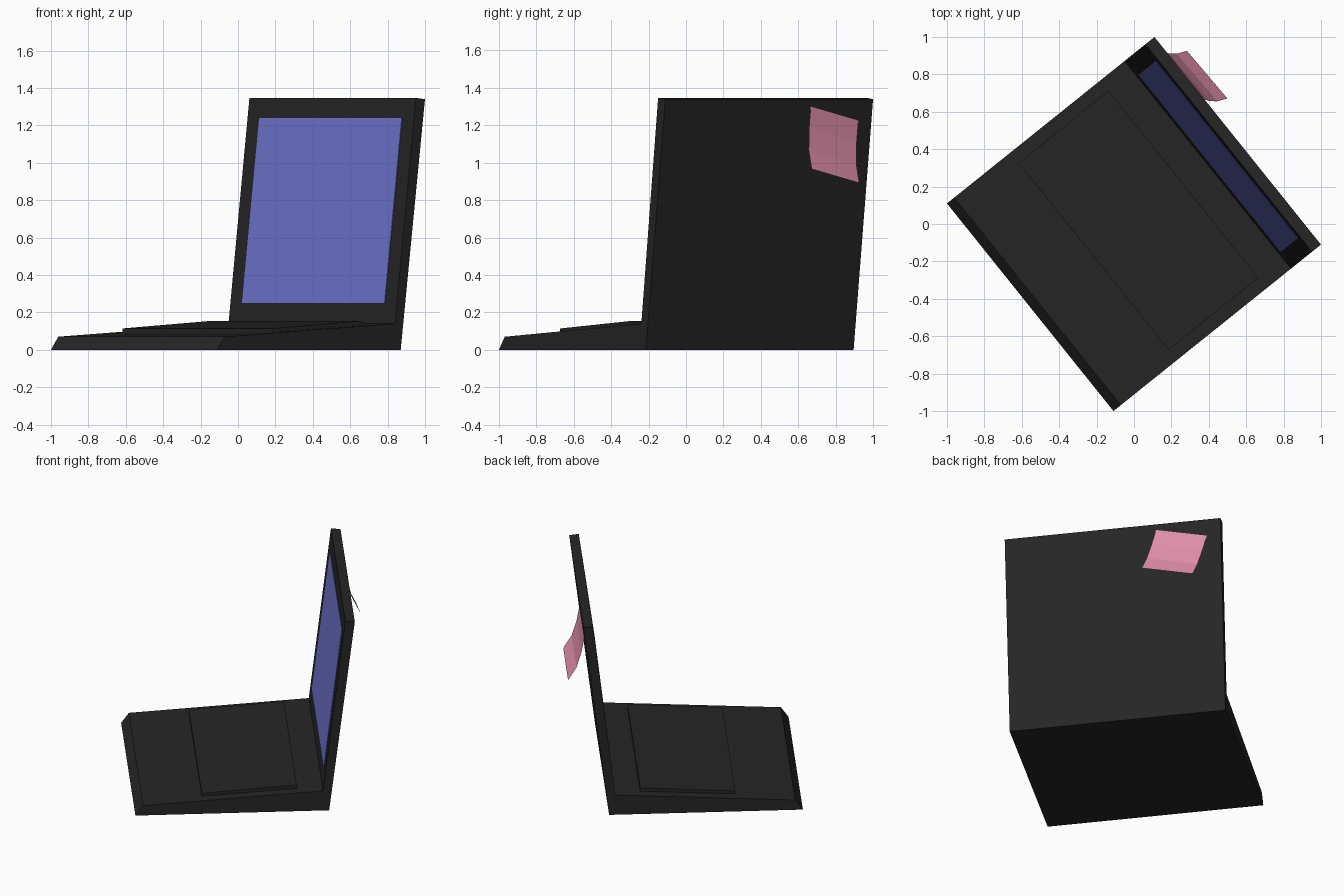
import bpy
import bmesh
from math import atan2
from mathutils import Vector

cube = bpy.data.objects.get("Cube")
if cube:
    bpy.data.objects.remove(cube, do_unlink=True)

WIDTH = 1.4227           # the footprint is square
HALF = WIDTH / 2
TURN = -atan2(0.78, 0.6256)


def material(name, colour):
    mat = bpy.data.materials.new(name)
    mat.use_nodes = True
    mat.diffuse_color = (*colour, 1)
    bsdf = next(n for n in mat.node_tree.nodes if n.type == 'BSDF_PRINCIPLED')
    bsdf.inputs["Base Color"].default_value = (*colour, 1)
    return mat


charcoal = material("charcoal", (0.019, 0.019, 0.019))
screen_blue = material("screen blue", (0.16, 0.18, 0.64))
note_pink = material("note pink", (0.74, 0.27, 0.40))


def finish(name, bm, mat):
    mesh = bpy.data.meshes.new(name)
    bm.to_mesh(mesh)
    bm.free()
    mesh.materials.append(mat)
    obj = bpy.data.objects.new(name, mesh)
    obj.rotation_euler.z = TURN
    bpy.context.collection.objects.link(obj)
    return obj


def extrude_profile(name, profile, inset, mat):
    """Extrude a (depth, height) side profile across the width."""
    bm = bmesh.new()
    left = HALF - inset
    face = bm.faces.new([bm.verts.new((-left, d - HALF, z)) for d, z in profile])
    grown = bmesh.ops.extrude_face_region(bm, geom=[face])["geom"]
    verts = [g for g in grown if isinstance(g, bmesh.types.BMVert)]
    bmesh.ops.translate(bm, verts=verts, vec=(2 * left, 0, 0))
    bmesh.ops.recalc_face_normals(bm, faces=bm.faces)
    return finish(name, bm, mat)


def lid_front(z):
    return 1.2 + 0.119 * z


def lid_back(z):
    return 1.256 + 0.124 * z


# Wedge base with a sloped front lip
extrude_profile("base", [(0, 0), (1.2, 0), (lid_front(0.14), 0.14), (0.05, 0.07)], 0, charcoal)

# Raised keyboard panel
extrude_profile("keyboard_panel", [(0.434, 0.08), (1.05, 0.115), (1.05, 0.155), (0.434, 0.114)],
                0.07, charcoal)

# Lid leaning back
extrude_profile("lid", [(lid_front(0), 0), (lid_back(0), 0),
                        (lid_back(1.34), 1.34), (lid_front(1.347), 1.347)], 0, charcoal)

# Thin display plate on the lid
low, high = 0.25, 1.24
extrude_profile("screen", [(lid_front(low) - 0.003, low), (lid_front(low) + 0.003, low),
                           (lid_front(high) + 0.003, high), (lid_front(high) - 0.003, high)],
                0.102, screen_blue)

# Tilted paper note curling away from the back of the lid
bm = bmesh.new()
corners = [Vector((0.091, 1.225)), Vector((0.425, 1.30))]
down = Vector((0.22, -0.975))
rows = []
for drop, lift in [(0, 0.003), (0.12, 0.035), (0.24, 0.08), (0.342, 0.145)]:
    row = []
    for corner in corners:
        w, z = corner + down * drop
        row.append(bm.verts.new((w - HALF, lid_back(z) + lift - HALF, z)))
    rows.append(row)
for a, b in zip(rows, rows[1:]):
    bm.faces.new((a[0], b[0], b[1], a[1]))
bm.normal_update()
for face in bm.faces:
    if face.normal.y < 0:
        face.normal_flip()
finish("paper_note", bm, note_pink)
